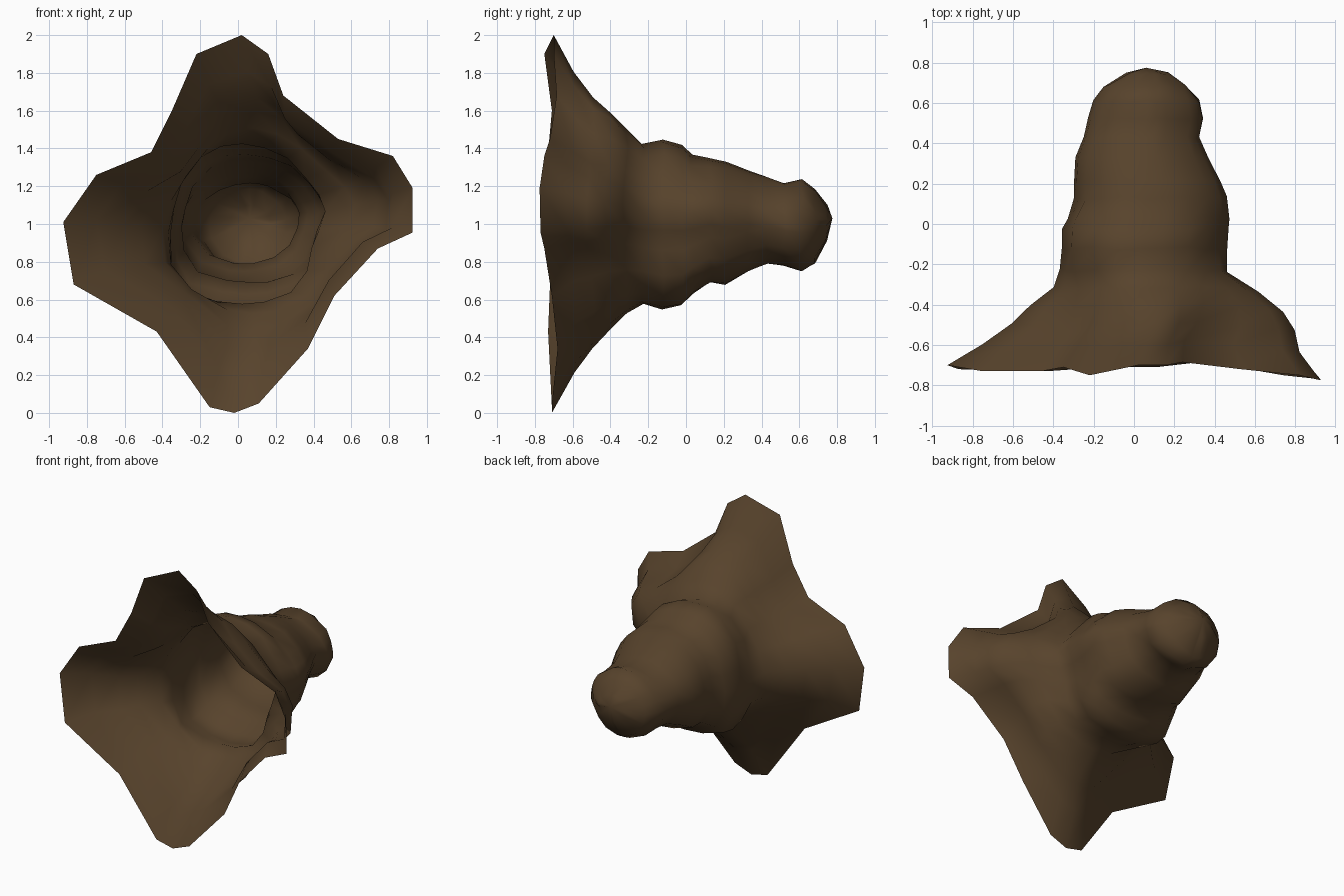
import bpy, bmesh, math, random
random.seed(4)

rock = bpy.data.materials.new("dark brown rock")
rock.diffuse_color = (0.096, 0.056, 0.025, 1)

# Ragged mouth outline, clockwise from the top: x, y, z
MOUTH = [(.02, -.70, 2.0), (.16, -.70, 1.9), (.24, -.685, 1.68), (.53, -.72, 1.45),
         (.82, -.75, 1.36), (.925, -.775, 1.19), (.925, -.77, .955), (.74, -.75, .87),
         (.51, -.71, .62), (.37, -.68, .34), (.11, -.71, .05), (-.02, -.71, 0),
         (-.15, -.71, .03), (-.43, -.73, .43), (-.87, -.72, .68), (-.925, -.70, 1.01),
         (-.75, -.73, 1.26), (-.46, -.73, 1.38), (-.35, -.71, 1.6), (-.22, -.75, 1.9)]

# Uneven hall outline in the middle of the tunnel: x, z, in the same order
HALL = [(.02, 1.43), (.14, 1.41), (.27, 1.36), (.36, 1.25), (.42, 1.16), (.46, 1.07), (.42, .97),
        (.385, .87), (.37, .74), (.28, .63), (.14, .585), (.02, .575), (-.12, .59), (-.29, .64),
        (-.35, .78), (-.36, .95), (-.34, 1.08), (-.31, 1.23), (-.2, 1.37), (-.09, 1.42)]

# Sections: y, left, right, bottom, top, share of mouth outline, share of hall outline
SECTIONS = [(-.60, -.75, .82, .22, 1.81, .95, .05), (-.50, -.61, .80, .34, 1.67, .8, .2),
            (-.41, -.52, .74, .44, 1.60, .6, .4), (-.32, -.40, .62, .53, 1.51, .35, .65),
            (-.23, -.365, .465, .58, 1.42, .08, .92), (-.12, -.36, .46, .55, 1.45, 0, 1),
            (-.02, -.355, .465, .57, 1.42, 0, 1), (.03, -.33, .47, .63, 1.37, 0, .95),
            (.13, -.295, .465, .69, 1.35, 0, .8), (.21, -.30, .43, .68, 1.33, 0, .6),
            (.33, -.29, .37, .75, 1.28, 0, .4), (.43, -.25, .325, .79, 1.25, 0, .2),
            (.52, -.23, .345, .78, 1.215, 0, 0), (.61, -.20, .325, .75, 1.24, 0, 0),
            (.68, -.15, .26, .79, 1.185, 0, 0), (.745, -.04, .17, .91, 1.10, 0, 0)]


def section(y, left, right, bottom, top, mouth, hall):
    """Ring that blends the mouth, the hall and an ellipse, fitted to the given extents."""
    cx, cz = (left + right) / 2, (bottom + top) / 2
    hx, hz = (right - left) / 2, (top - bottom) / 2
    oval = 1 - mouth - hall
    ring = []
    for (mx, my, mz), (x, z) in zip(MOUTH, HALL):
        u, v = mx / .925, mz - 1
        a = math.atan2(v, u)
        j = 1 + random.uniform(-.01, .01)
        u = (u * mouth + (x - .05) / .41 * hall + math.cos(a) * oval) * j
        v = (v * mouth + (z - 1.0025) / .4275 * hall + math.sin(a) * oval) * j
        ring.append((cx + hx * u,
                     y + (my + .72) * mouth * .6 + random.uniform(-.008, .008),
                     cz + hz * v))
    return ring


# Cave shell: open at the front, closed by a rounded end at the back
bm = bmesh.new()
rings = [[bm.verts.new(p) for p in MOUTH]]
rings += [[bm.verts.new(p) for p in section(*s)] for s in SECTIONS]
n = len(MOUTH)
for a, b in zip(rings, rings[1:]):
    for i in range(n):
        k = (i + 1) % n
        bm.faces.new((a[i], a[k], b[k], b[i]))
tip = bm.verts.new((.06, .775, 1.03))
for i in range(n):
    bm.faces.new((rings[-1][i], rings[-1][(i + 1) % n], tip))
for f in bm.faces:
    f.smooth = True
bm.normal_update()
# Normals point out of the rock tunnel
if tip.normal.y < 0:
    bmesh.ops.reverse_faces(bm, faces=bm.faces[:])

mesh = bpy.data.meshes.new("cave_shell")
bm.to_mesh(mesh)
bm.free()
mesh.materials.append(rock)
bpy.context.collection.objects.link(bpy.data.objects.new("cave_shell", mesh))
